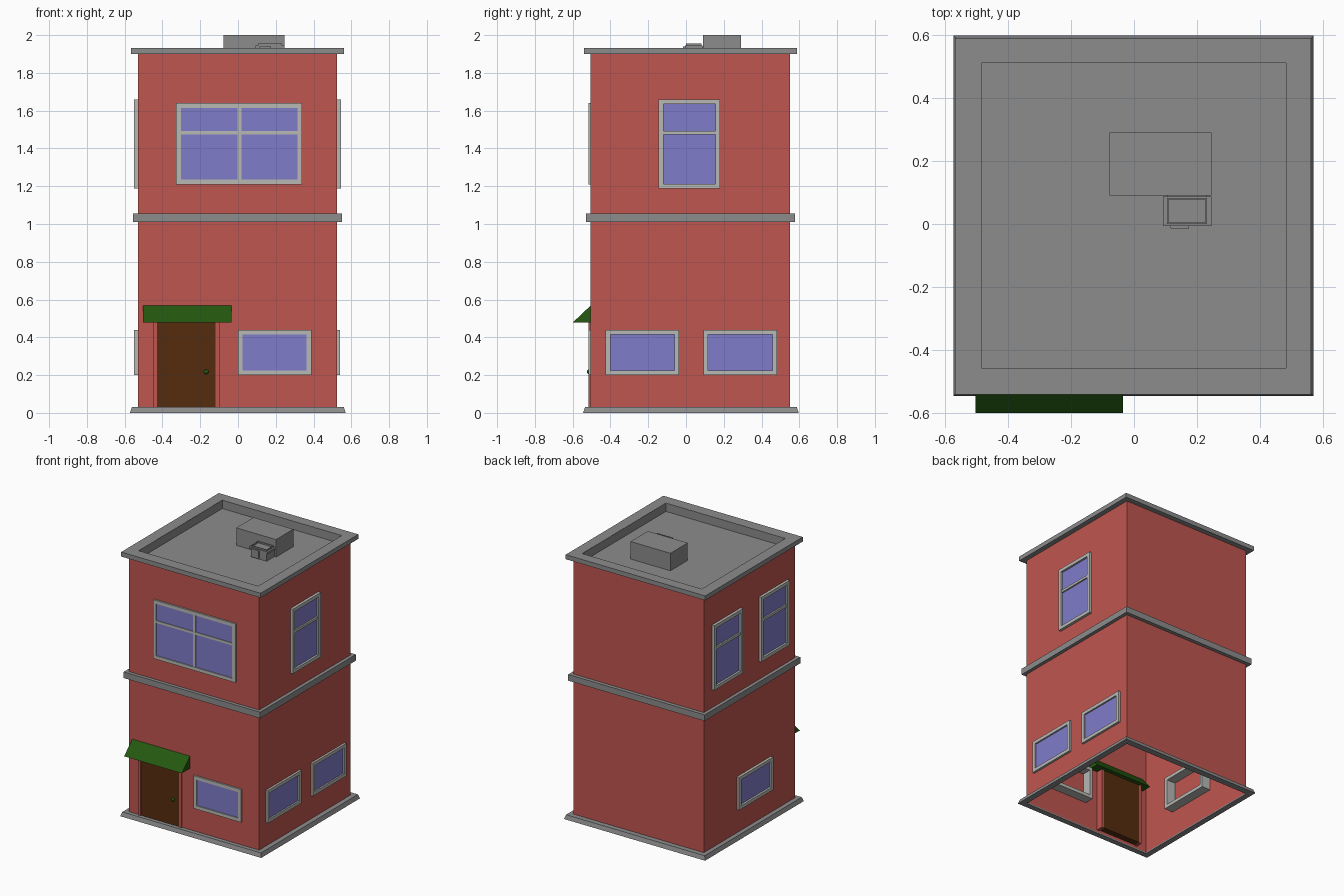
import bpy, bmesh
from mathutils import Matrix, Vector

cube = bpy.data.objects.get("Cube")
if cube:
    bpy.data.objects.remove(cube)


def material(name, rgb):
    m = bpy.data.materials.new(name)
    m.use_nodes = True
    m.diffuse_color = (*rgb, 1)
    m.node_tree.nodes["Principled BSDF"].inputs["Base Color"].default_value = (*rgb, 1)
    return m


BRICK = material("brick red", (0.52, 0.092, 0.078))
STONE = material("stone grey", (0.262, 0.262, 0.262))
FRAME = material("pale frame grey", (0.48, 0.48, 0.46))
GLASS = material("lavender glass", (0.216, 0.202, 0.59))
WOOD = material("dark brown wood", (0.093, 0.025, 0.0045))
GREEN = material("awning green", (0.018, 0.098, 0.005))

X0, X1, Y0, Y1 = -0.53, 0.525, -0.505, 0.55  # wall planes


def finish(name, bm, mat):
    bmesh.ops.recalc_face_normals(bm, faces=bm.faces)
    mesh = bpy.data.meshes.new(name)
    bm.to_mesh(mesh)
    bm.free()
    mesh.materials.append(mat)
    obj = bpy.data.objects.new(name, mesh)
    bpy.context.collection.objects.link(obj)
    return obj


def add_box(bm, x, y, z):
    lo, hi = Vector((x[0], y[0], z[0])), Vector((x[1], y[1], z[1]))
    mat = Matrix.Translation((lo + hi) / 2) @ Matrix.Diagonal((*(hi - lo), 1))
    return bmesh.ops.create_cube(bm, size=1, matrix=mat)["verts"]


def box(name, mat, x, y, z):
    bm = bmesh.new()
    add_box(bm, x, y, z)
    return finish(name, bm, mat)


def ring(name, mat, outer, inner, z, top=None):
    """Rectangular band around the house; top is an optional smaller upper outline."""
    def loop(bm, r, h):
        return [bm.verts.new((x, y, h)) for x, y in
                ((r[0], r[2]), (r[1], r[2]), (r[1], r[3]), (r[0], r[3]))]
    bm = bmesh.new()
    loops = [loop(bm, outer, z[0]), loop(bm, top or outer, z[1]),
             loop(bm, inner, z[1]), loop(bm, inner, z[0])]
    for a, b in zip(loops, loops[1:] + loops[:1]):
        for i in range(4):
            j = (i + 1) % 4
            bm.faces.new((a[i], a[j], b[j], b[i]))
    return finish(name, bm, mat)


# Hollow wall shell, open underneath
bm = bmesh.new()
add_box(bm, (X0, X1), (Y0, Y1), (0.01, 1.86))
bmesh.ops.delete(bm, geom=[f for f in bm.faces if f.calc_center_median().z < 0.1],
                 context="FACES_ONLY")
finish("walls", bm, BRICK)

# Stone bands, parapet and roof deck
walls = (X0, X1, Y0, Y1)
ring("base_plinth", STONE, (-0.572, 0.57, -0.545, 0.597), walls, (0, 0.03),
     (-0.562, 0.56, -0.535, 0.587))
ring("floor_band", STONE, (-0.555, 0.55, -0.53, 0.577), walls, (1.01, 1.055))
ring("parapet", STONE, (-0.567, 0.562, -0.541, 0.588),
     (-0.485, 0.483, -0.457, 0.511), (1.9, 1.933))
ring("parapet_wall", BRICK, walls, (-0.485, 0.483, -0.457, 0.511), (1.855, 1.9))
ring("parapet_lining", STONE, (-0.49, 0.488, -0.462, 0.516),
     (-0.484, 0.482, -0.456, 0.51), (1.86, 1.932))
box("roof_deck", STONE, (-0.49, 0.488), (-0.462, 0.516), (1.862, 1.872))

# Rooftop units
box("roof_unit", STONE, (-0.077, 0.245), (0.09, 0.29), (1.87, 2.0))
box("vent_body", STONE, (0.105, 0.232), (0.0, 0.09), (1.87, 1.94))
box("vent_lid", STONE, (0.092, 0.245), (-0.006, 0.088), (1.93, 1.945))
ring("vent_rim", STONE, (0.105, 0.232, 0.0, 0.082), (0.11, 0.227, 0.005, 0.077),
     (1.945, 1.955))
box("vent_handle", STONE, (0.115, 0.175), (-0.015, 0.0), (1.88, 1.94))


def window(name, side, u, z, out, transom=None, mullion=None):
    """Frame, bars and glass; u runs along the wall, d is distance outward."""
    def place(bm, ur, dr, zr):
        if side == "front":
            add_box(bm, ur, (Y0 - dr[1], Y0 - dr[0]), zr)
        elif side == "right":
            add_box(bm, (X1 + dr[0], X1 + dr[1]), ur, zr)
        else:
            add_box(bm, (X0 - dr[1], X0 - dr[0]), ur, zr)

    w, d, bar = 0.025, (-0.07, out), (-0.002, out * 0.8)
    bm = bmesh.new()
    for a, b in ((u[0], u[0] + w), (u[1] - w, u[1])):
        place(bm, (a, b), d, z)
    for a, b in ((z[0], z[0] + w), (z[1] - w, z[1])):
        place(bm, (u[0] + w, u[1] - w), d, (a, b))
    if transom:
        place(bm, (u[0] + w, u[1] - w), bar, (transom - 0.009, transom + 0.009))
    if mullion is not None:
        place(bm, (mullion - 0.01, mullion + 0.01), bar, (z[0] + w, z[1] - w))
    finish(name + "_frame", bm, FRAME)
    bm = bmesh.new()
    place(bm, (u[0] + w, u[1] - w), (0.001, 0.005), (z[0] + w, z[1] - w))
    finish(name + "_glass", bm, GLASS)


LOW, HIGH = (0.2, 0.44), (1.187, 1.66)
window("front_upper_window", "front", (-0.327, 0.34), (1.21, 1.64), 0.012, 1.483, 0.008)
window("front_lower_window", "front", (0.0, 0.388), LOW, 0.012)
window("right_upper_window", "right", (-0.145, 0.18), HIGH, 0.02, 1.483)
window("right_lower_front_window", "right", (-0.425, -0.037), LOW, 0.016)
window("right_lower_back_window", "right", (0.092, 0.482), LOW, 0.016)
window("left_upper_front_window", "left", (-0.415, -0.085), HIGH, 0.02, 1.483)
window("left_upper_back_window", "left", (0.125, 0.455), HIGH, 0.02, 1.483)
window("left_lower_window", "left", (-0.225, 0.17), LOW, 0.02)

# Door with brick jambs and a round knob
box("door", WOOD, (-0.428, -0.118), (-0.46, -0.508), (0.03, 0.49))
for name, x in (("left_jamb", (-0.118, -0.098)), ("right_jamb", (-0.448, -0.428))):
    box("door_" + name, BRICK, x, (-0.515, -0.455), (0.025, 0.49))
bm = bmesh.new()
bmesh.ops.create_uvsphere(bm, u_segments=10, v_segments=6, radius=0.013,
                          matrix=Matrix.Translation((-0.168, -0.512, 0.217)))
finish("door_knob", bm, GREEN)

# Awning: a ridged prism set through the wall
bm = bmesh.new()
profile = ((-0.6, 0.478), (-0.43, 0.478), (-0.505, 0.568))
tri = bm.faces.new([bm.verts.new((-0.502, y, z)) for y, z in profile])
ext = bmesh.ops.extrude_face_region(bm, geom=[tri], use_keep_orig=True)
bmesh.ops.translate(bm, vec=(0.467, 0, 0),
                    verts=[v for v in ext["geom"] if isinstance(v, bmesh.types.BMVert)])
finish("awning", bm, GREEN)
